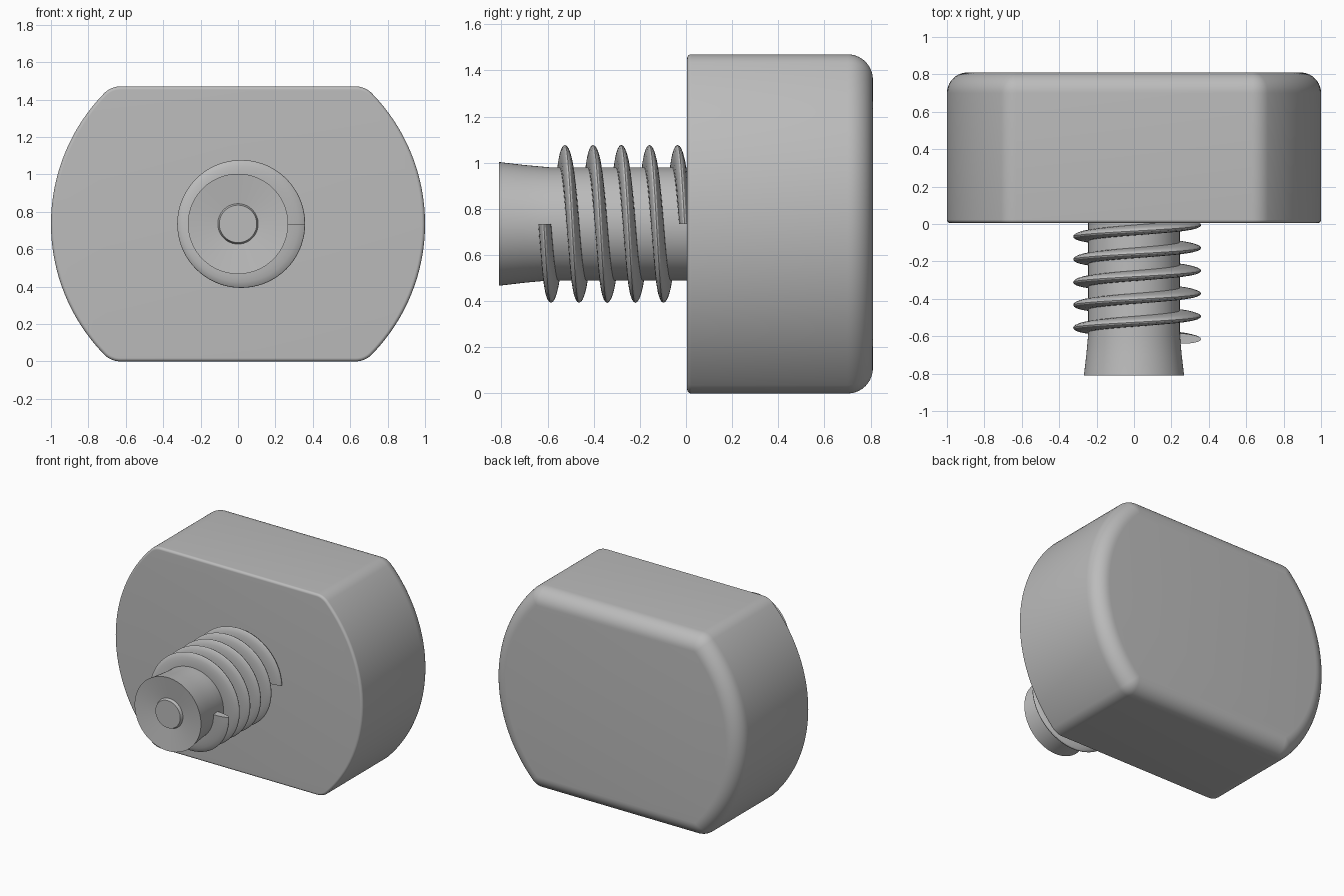
import bpy
import bmesh
from math import sin, cos, pi, atan2, sqrt, radians

if "Cube" in bpy.data.objects:
    bpy.data.objects.remove(bpy.data.objects["Cube"], do_unlink=True)

# One plain grey for the whole model
grey = bpy.data.materials.new("plain grey")
grey.use_nodes = True
colour = (0.5, 0.5, 0.5, 1)
grey.diffuse_color = colour
grey.node_tree.nodes["Principled BSDF"].inputs["Base Color"].default_value = colour

HALF = 0.735     # half height, also the height of the axis


def loft(name, rings, closed=True):
    """Skin a list of closed rings and cap both ends."""
    bm = bmesh.new()
    loops = [[bm.verts.new(p) for p in ring] for ring in rings]
    n = len(loops[0])
    for a, b in zip(loops, loops[1:]):
        for i in range(n):
            j = (i + 1) % n
            bm.faces.new((a[i], a[j], b[j], b[i]))
    bm.faces.new(loops[0])
    bm.faces.new(loops[-1])
    bmesh.ops.recalc_face_normals(bm, faces=bm.faces)
    mesh = bpy.data.meshes.new(name)
    bm.to_mesh(mesh)
    bm.free()
    mesh.materials.append(grey)
    obj = bpy.data.objects.new(name, mesh)
    bpy.context.collection.objects.link(obj)
    bpy.ops.object.select_all(action="DESELECT")
    obj.select_set(True)
    bpy.context.view_layer.objects.active = obj
    bpy.ops.object.shade_smooth_by_angle(angle=radians(30))
    return obj


def outline(y, inset):
    """Round disc with flat top and bottom and softened corners, inset evenly."""
    r = 0.12
    cz = HALF - r
    cx = sqrt((1 - r) ** 2 - cz ** 2)
    t = atan2(cz, cx)
    # Upper right corner arc, then mirrored around; side arcs join them
    corner = [t + (pi / 2 - t) * i / 8 for i in range(9)]
    quarter = [((1 - inset) * cos(t * i / 16), (1 - inset) * sin(t * i / 16)) for i in range(16)]
    quarter += [(cx + (r - inset) * cos(a), cz + (r - inset) * sin(a)) for a in corner]
    half = quarter + [(-x, z) for x, z in reversed(quarter)][:-1]
    full = half + [(-x, -z) for x, z in half]
    return [(x, y, z + HALF) for x, z in full]


# Body: small rounding at the front, large rounding at the back
front, back, small, large = 0.005, 0.81, 0.018, 0.11
steps = [pi / 2 * i / 10 for i in range(11)]
body = [outline(front + small * (1 - sin(a)), small * (1 - cos(a))) for a in reversed(steps)]
body += [outline(back - large * (1 - sin(a)), large * (1 - cos(a))) for a in steps]
loft("body", body)


def circle(y, r, n=96):
    return [(r * cos(2 * pi * i / n), y, HALF + r * sin(2 * pi * i / n)) for i in range(n)]


# Shaft: straight, flared tip, shallow dished end with a small raised centre
profile = [(0.05, 0.245), (-0.59, 0.245), (-0.7, 0.255), (-0.81, 0.268),
           (-0.79, 0.108), (-0.81, 0.1)]
loft("shaft", [circle(y, r) for y, r in profile])

# Thread: half-oval section swept along a helix
turns, per_turn = 5, 72
start, end = -0.612, -0.002
root, crest, half_width = 0.235, 0.342, 0.028
section = [(-pi / 2 + pi * i / 12) for i in range(13)]
thread = []
for k in range(turns * per_turn + 1):
    angle = -2 * pi * k / per_turn
    y = start + (end - start) * k / (turns * per_turn)
    ring = []
    for s in section:
        r = root + (crest - root) * cos(s)
        shift = 0.017 * cos(s)
        ring.append((r * cos(angle) + shift, y + half_width * sin(s) - 0.004 * cos(s),
                     HALF + r * sin(angle)))
    thread.append(ring)
loft("screw_thread", thread)
